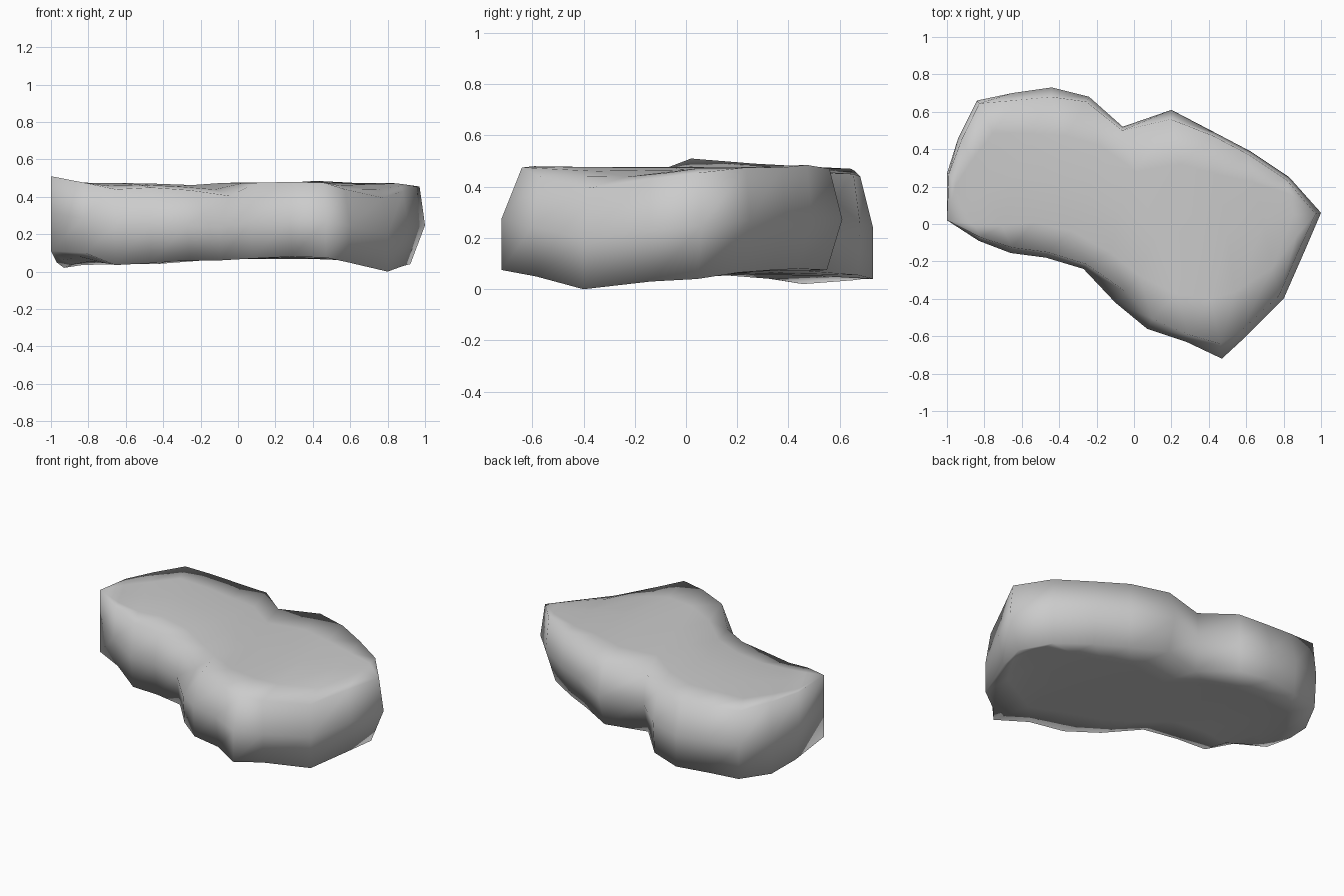
import bpy, bmesh
from mathutils import Vector

if "Cube" in bpy.data.objects:
    bpy.data.objects.remove(bpy.data.objects["Cube"])

# Plan outline, front edge left to right then back edge right to left:
# x, y, underside height, top height, underside inset, top inset
OUTLINE = [
    (-1.00, .02, .11, .51, .00, .00), (-.83, -.09, .10, .475, .03, .02),
    (-.66, -.155, .035, .44, .02, .03), (-.47, -.18, .045, .45, .02, .03),
    (-.27, -.24, .06, .435, .02, .03), (-.10, -.42, .06, .405, .01, .08),
    (.07, -.56, .07, .475, .01, .06), (.28, -.63, .08, .48, .02, .04),
    (.47, -.72, .075, .475, .00, .08), (.60, -.60, .05, .44, .02, .04),
    (.80, -.40, .00, .395, .00, .03), (.91, -.15, .03, .43, .03, .03),
    (1.00, .06, .04, .455, .08, .03), (.83, .25, .065, .475, .06, .02),
    (.62, .39, .075, .475, .06, .02), (.43, .49, .08, .485, .06, .02),
    (.20, .61, .075, .47, .06, .05), (-.06, .52, .07, .455, .04, .02),
    (-.24, .68, .055, .45, .01, .03), (-.44, .73, .04, .44, .00, .05),
    (-.65, .70, .04, .46, .01, .04), (-.84, .66, .035, .47, .01, .02),
    (-.94, .46, .02, .48, .01, .02), (-1.00, .27, .05, .49, .03, .01),
]
N = len(OUTLINE)
bm = bmesh.new()


def inset_ring(z_col, inset_col):
    """Ring of vertices moved inwards from the outline along its normals."""
    verts = []
    for i, row in enumerate(OUTLINE):
        a, b = Vector(OUTLINE[i - 1][:2]), Vector(OUTLINE[(i + 1) % N][:2])
        t = (b - a).normalized() * row[inset_col]
        verts.append(bm.verts.new((row[0] - t.y, row[1] + t.x, row[z_col])))
    return verts


def cap(ring, level):
    """Close a ring with strips from its front edge to its back edge."""
    ladder = []
    for i in range(1, N // 2):
        a, b = ring[i], ring[N - i]
        row = [a]
        for s, pull in ((.2, .4), (.5, .7), (.8, .4)):
            p = a.co.lerp(b.co, s)
            p.z += (level - p.z) * pull
            row.append(bm.verts.new(p))
        ladder.append(row + [b])
    for r0, r1 in zip(ladder, ladder[1:]):
        for k in range(4):
            bm.faces.new((r0[k], r0[k + 1], r1[k + 1], r1[k]))
    for tip, row in ((ring[0], ladder[0]), (ring[N // 2], ladder[-1])):
        for k in range(4):
            bm.faces.new((tip, row[k], row[k + 1]))


# Rounded sides through the widest ring at mid height
lower, upper = inset_ring(2, 4), inset_ring(3, 5)
middle = [bm.verts.new((x, y, (zb + zt) / 2)) for x, y, zb, zt, _, _ in OUTLINE]
for r0, r1 in ((lower, middle), (middle, upper)):
    for i in range(N):
        j = (i + 1) % N
        bm.faces.new((r0[i], r0[j], r1[j], r1[i]))

# Gently uneven top and underside
cap(upper, .48)
cap(lower, .065)

bmesh.ops.recalc_face_normals(bm, faces=bm.faces)
for f in bm.faces:
    f.smooth = True
mesh = bpy.data.meshes.new("flat_rock")
bm.to_mesh(mesh)
bm.free()
rock = bpy.data.objects.new("flat_rock", mesh)
bpy.context.collection.objects.link(rock)
